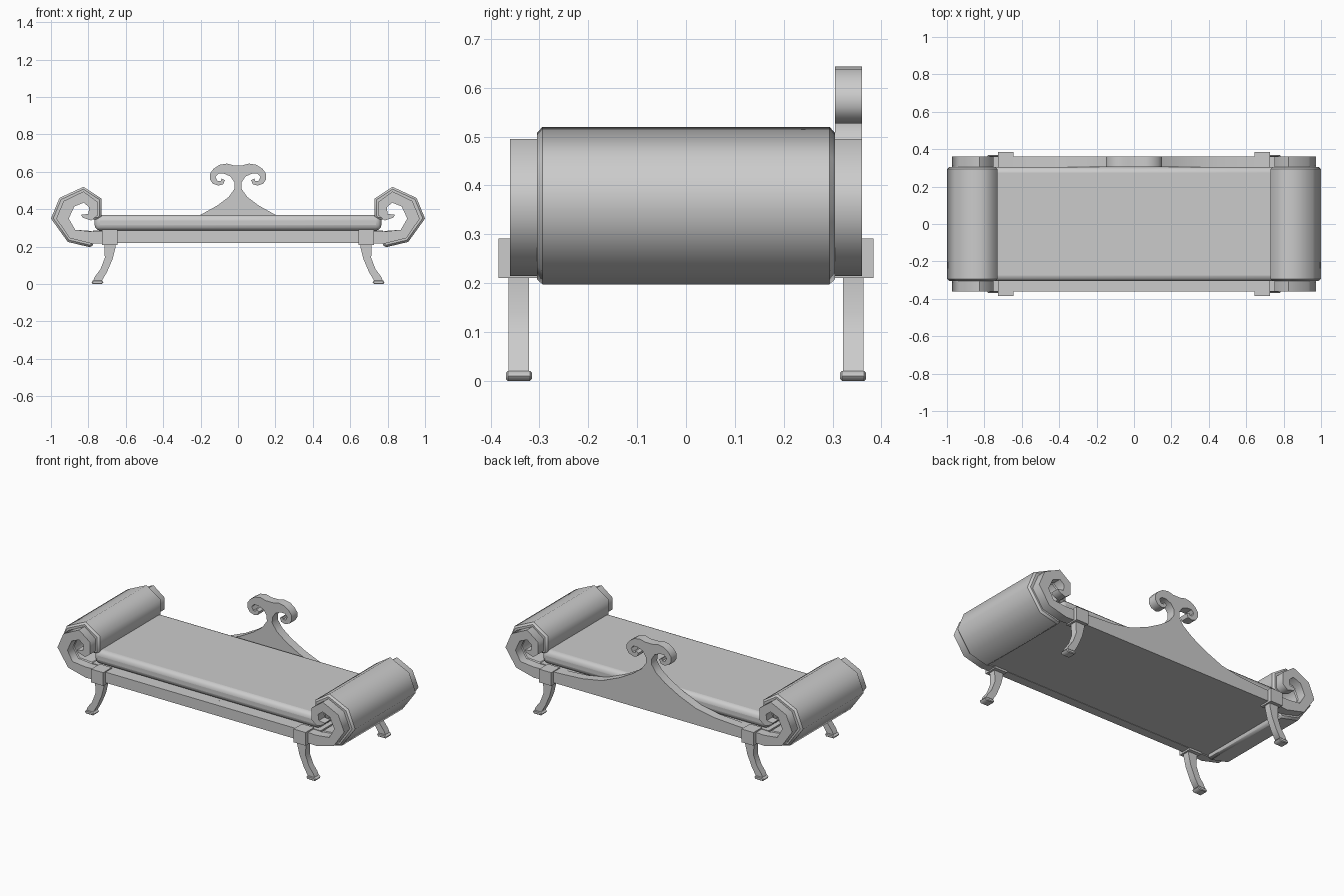
import bpy, bmesh
from math import radians

cube = bpy.data.objects.get("Cube")
if cube:
    bpy.data.objects.remove(cube, do_unlink=True)

grey = bpy.data.materials.new("plain grey")
grey.use_nodes = True
grey.diffuse_color = (0.6, 0.6, 0.6, 1)
grey.node_tree.nodes["Principled BSDF"].inputs["Base Color"].default_value = (0.6, 0.6, 0.6, 1)


def finish(name, bm, bevel=0, segments=1, smooth=60):
    bmesh.ops.recalc_face_normals(bm, faces=bm.faces)
    mesh = bpy.data.meshes.new(name)
    bm.to_mesh(mesh)
    bm.free()
    mesh.materials.append(grey)
    ob = bpy.data.objects.new(name, mesh)
    bpy.context.collection.objects.link(ob)
    if bevel:
        mod = ob.modifiers.new("soft edge", 'BEVEL')
        mod.width, mod.segments = bevel, segments
        mod.limit_method, mod.angle_limit = 'ANGLE', radians(75)
    bpy.ops.object.select_all(action='DESELECT')
    ob.select_set(True)
    bpy.context.view_layer.objects.active = ob
    bpy.ops.object.shade_smooth_by_angle(angle=radians(smooth))
    return ob


def extrude(name, profile, y0, y1, side=1, **kw):
    """Extrude an x-z outline from y0 to y1, mirrored in x when side is -1."""
    bm = bmesh.new()
    face = bm.faces.new([bm.verts.new((side * x, y0, z)) for x, z in profile])
    out = bmesh.ops.extrude_face_region(bm, geom=[face])["geom"]
    verts = [v for v in out if isinstance(v, bmesh.types.BMVert)]
    bmesh.ops.translate(bm, verts=verts, vec=(0, y1 - y0, 0))
    return finish(name, bm, **kw)


def box(name, x0, x1, y0, y1, z0, z1, **kw):
    return extrude(name, [(x0, z0), (x1, z0), (x1, z1), (x0, z1)], y0, y1, **kw)


# Outlines for the +x half
inner_curl = [(.80, .375), (.795, .41), (.825, .435), (.875, .415),
              (.905, .35), (.87, .29), (.78, .28)]
scroll = [(.68, .22), (.78, .215), (.90, .245), (.972, .35), (.932, .444),
          (.826, .495), (.752, .44), (.752, .365), (.785, .34), (.83, .355),
          (.84, .37)] + inner_curl + [(.68, .285)]
roll = [(.773, .215), (.783, .195), (.91, .225), (1, .35), (.955, .46),
        (.826, .52), (.73, .457), (.73, .36), (.745, .345), (.79, .345)] + inner_curl[:-1] + [(.773, .283)]
leg = [(.655, .215), (.655, .195), (.67, .135), (.70, .065), (.73, .015),
       (.775, .015), (.765, .04), (.735, .08), (.712, .14), (.715, .215)]
crest = [(.69, .22), (.69, .285), (.60, .288), (.45, .297), (.32, .32), (.20, .37),
         (.11, .42), (.05, .465), (.018, .51), (.02, .545), (.04, .575),
         (.075, .59), (.105, .59), (.12, .573), (.11, .552), (.092, .552),
         (.088, .565), (.07, .555), (.08, .533), (.105, .527), (.135, .537),
         (.15, .56), (.15, .59), (.13, .617), (.10, .637), (.06, .644), (.025, .635)]

# Seat and base
box("base_panel", -.775, .775, -.306, .306, .222, .285)
box("seat_cushion", -.767, .767, -.305, .305, .286, .37, bevel=.03, segments=3)

# Rails: plain at the front, rising to a scrolled crest at the back
box("front_rail", -.69, .69, -.36, -.305, .22, .285)
extrude("back_rail_crest", crest + [(-x, z) for x, z in reversed(crest)], .305, .36, smooth=40)

for side, label in ((1, "left"), (-1, "right")):
    extrude(label + "_roll_cushion", roll, -.305, .305, side, bevel=.011)
    for y, end in ((-1, "front"), (1, "back")):
        tag = f"{end}_{label}"
        # Scrolled arm end
        extrude(tag + "_scroll", scroll, y * .305, y * .36, side)
        # Curved leg with clamp and flared foot
        extrude(tag + "_leg", leg, y * .322, y * .363, side)
        box(tag + "_clamp", .645, .727, y * .30, y * .384, .21, .291, side=side)
        foot = [(.727, 0), (.777, 0), (.783, .01), (.775, .02), (.727, .02), (.72, .01)]
        extrude(tag + "_foot", foot, y * .315, y * .369, side, bevel=.004)
